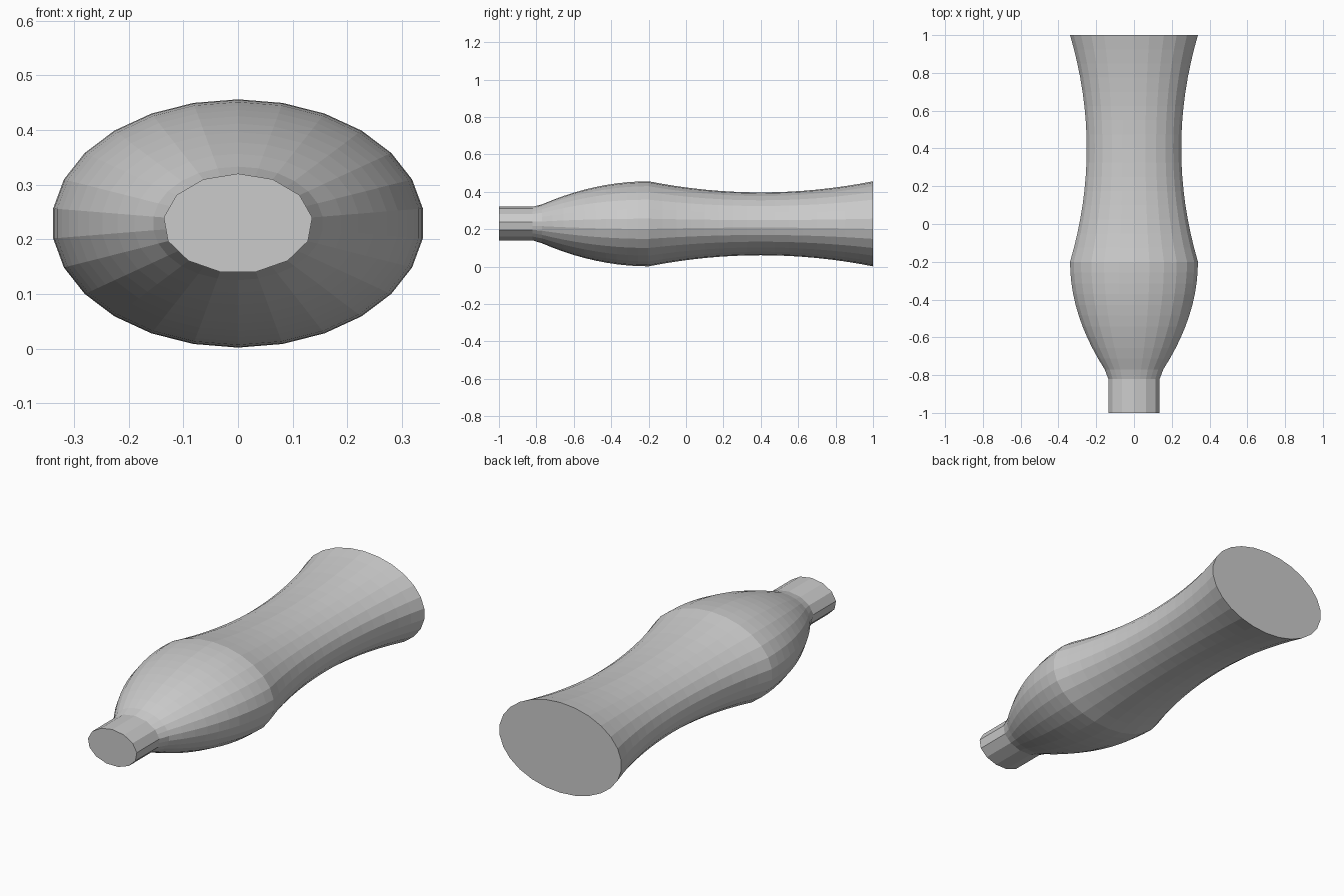
import bpy, bmesh, math

if "Cube" in bpy.data.objects:
    bpy.data.objects.remove(bpy.data.objects["Cube"])

SIDES = 26          # facets around the body; the spout uses half as many
CZ = 0.229          # height of the long axis
RATIO = 1.5         # width : height of the oval section


def ring(bm, y, a, coarse=False):
    """Oval section at y; a coarse ring flattens every second point onto a chord."""
    pts = []
    for i in range(SIDES):
        t = math.pi / 2 + 2 * math.pi * i / SIDES
        pts.append((a * math.cos(t), CZ + a / RATIO * math.sin(t)))
    if coarse:
        for i in range(1, SIDES, 2):
            p, q = pts[i - 1], pts[(i + 1) % SIDES]
            pts[i] = ((p[0] + q[0]) / 2, (p[1] + q[1]) / 2)
    return [bm.verts.new((x, y, z)) for x, z in pts]


# Half-width profile along y: spout, shoulder, waisted grip
stations = [(-1.0, 0.137, True), (-0.82, 0.137, True), (-0.77, 0.156, False)]
for i in range(1, 11):
    u = 1 - i / 10
    stations.append((-0.2 - 0.57 * u, 0.341 - 0.185 * u * u, False))
for i in range(1, 17):
    u = -1 + i / 8
    stations.append((0.4 + 0.6 * u, 0.252 + 0.089 * u * u, False))

# Loft the sections and cap both ends
bm = bmesh.new()
rings = [ring(bm, *s) for s in stations]
for r0, r1 in zip(rings, rings[1:]):
    for i in range(SIDES):
        j = (i + 1) % SIDES
        bm.faces.new((r0[i], r0[j], r1[j], r1[i]))
bm.faces.new(rings[0])
bm.faces.new(rings[-1])
bmesh.ops.recalc_face_normals(bm, faces=bm.faces)

mesh = bpy.data.meshes.new("bottle_body")
bm.to_mesh(mesh)
bm.free()
body = bpy.data.objects.new("bottle_body", mesh)
bpy.context.collection.objects.link(body)
